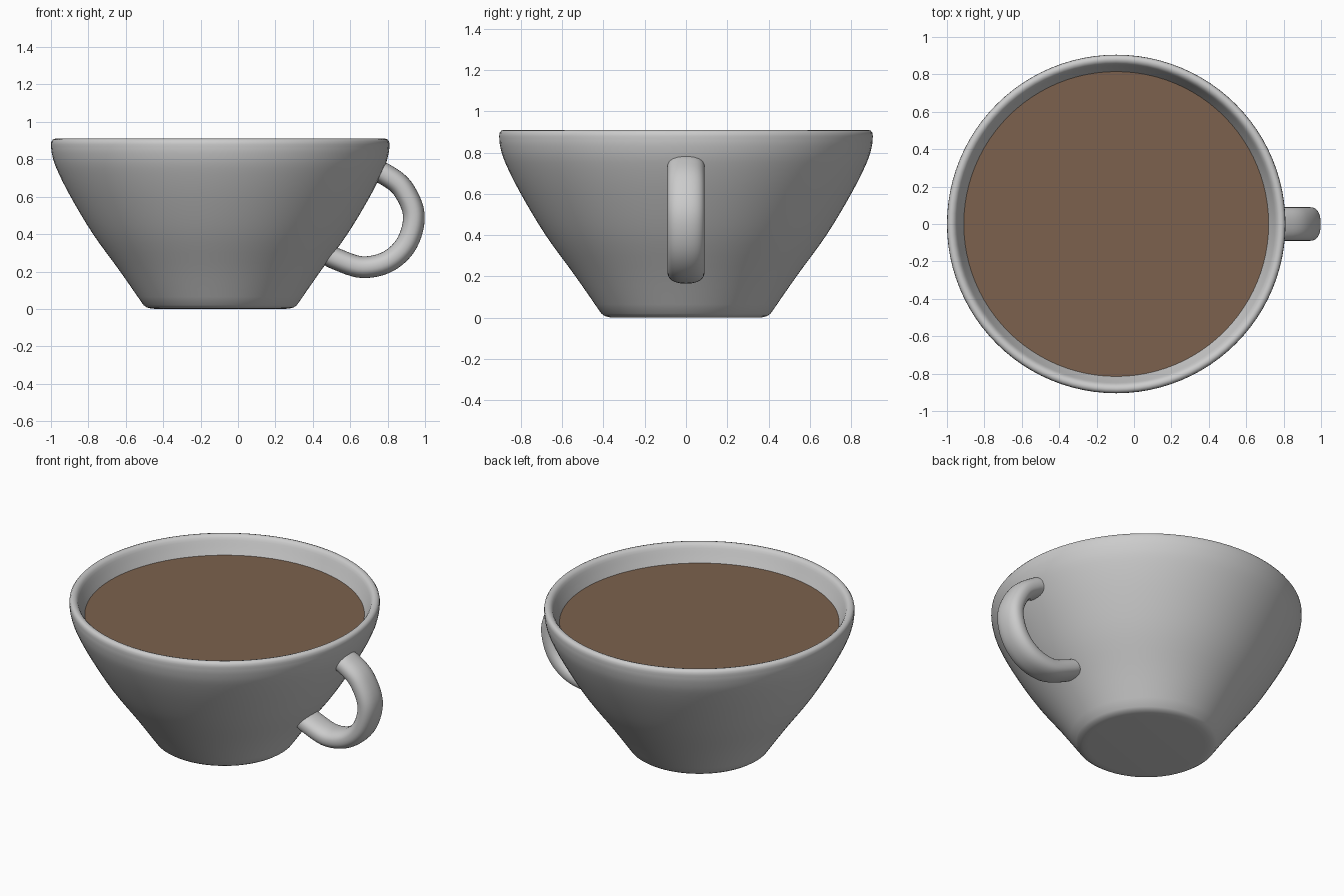
import bpy, bmesh, math
from mathutils import Vector

if "Cube" in bpy.data.objects:
    bpy.data.objects.remove(bpy.data.objects["Cube"])

CUP_X = -0.095   # cup axis; the handle sticks out to +x


def smooth_path(points, steps):
    """Catmull-Rom curve through 2D points."""
    p = [Vector(q) for q in points]
    p = [2 * p[0] - p[1]] + p + [2 * p[-1] - p[-2]]
    out = []
    for a, b, c, d in zip(p, p[1:], p[2:], p[3:]):
        for i in range(steps):
            t = i / steps
            out.append(0.5 * (2 * b + (c - a) * t + (2 * a - 5 * b + 4 * c - d) * t * t
                              + (3 * b - a - 3 * c + d) * t ** 3))
    return out + [p[-2]]


def finish(bm, name, angle=40):
    bmesh.ops.recalc_face_normals(bm, faces=bm.faces)
    mesh = bpy.data.meshes.new(name)
    bm.to_mesh(mesh)
    bm.free()
    obj = bpy.data.objects.new(name, mesh)
    bpy.context.collection.objects.link(obj)
    bpy.ops.object.select_all(action='DESELECT')
    obj.select_set(True)
    bpy.context.view_layer.objects.active = obj
    bpy.ops.object.shade_smooth_by_angle(angle=math.radians(angle))
    return obj


def bridge(bm, rings):
    for r, s in zip(rings, rings[1:]):
        n = len(r)
        for i in range(n):
            bm.faces.new((r[i], r[(i + 1) % n], s[(i + 1) % n], s[i]))


def lathe(name, profile, sides=96):
    """Spin an (r, z) profile round the cup axis, closing both ends with flat discs."""
    bm = bmesh.new()
    rings = []
    for r, z in profile:
        rings.append([bm.verts.new((CUP_X + r * math.cos(a), r * math.sin(a), z))
                      for a in (math.tau * i / sides for i in range(sides))])
    bridge(bm, rings)
    bm.faces.new(rings[0])
    if len(rings) > 1:
        bm.faces.new(rings[-1])
    return finish(bm, name)


# Cup body: outer wall, rounded rim, inner wall
outer = smooth_path([(0.41, 0.02), (0.535, 0.2), (0.68, 0.4), (0.80, 0.6),
                     (0.875, 0.75), (0.90, 0.83), (0.905, 0.88)], 4)
rim = [(0.903, 0.895), (0.895, 0.906), (0.882, 0.91), (0.868, 0.906), (0.857, 0.895)]
inner = smooth_path([(0.85, 0.88), (0.815, 0.80), (0.72, 0.6), (0.60, 0.4),
                     (0.46, 0.2), (0.37, 0.09)], 4)
base = [(0.34, 0.0), (0.37, 0.002), (0.393, 0.008)]
lathe("cup_body", base + outer + rim + inner)

# Drink surface
drink = lathe("drink", [(0.816, 0.80)])
mat = bpy.data.materials.new("brown_drink")
mat.diffuse_color = (0.2, 0.12, 0.075, 1)
mat.use_nodes = True
mat.node_tree.nodes["Principled BSDF"].inputs["Base Color"].default_value = mat.diffuse_color
drink.data.materials.append(mat)

# Handle: rounded section swept along an ear-shaped path in the xz plane
path = smooth_path([(0.74, 0.735), (0.79, 0.717), (0.88, 0.645), (0.94, 0.505), (0.905, 0.355),
                    (0.805, 0.255), (0.666, 0.223), (0.53, 0.265), (0.455, 0.305)], 6)
HALF_T, HALF_W, SIDES = 0.058, 0.09, 32
bm = bmesh.new()
rings = []
for i, p in enumerate(path):
    d = (path[min(i + 1, len(path) - 1)] - path[max(i - 1, 0)]).normalized()
    ring = []
    for k in range(SIDES):
        a = math.tau * k / SIDES
        c, s = math.cos(a), math.sin(a)
        u = math.copysign(abs(c) ** 0.85, c) * HALF_T
        v = math.copysign(abs(s) ** 0.85, s) * HALF_W
        ring.append(bm.verts.new((p.x - d.y * u, v, p.y + d.x * u)))
    rings.append(ring)
bridge(bm, rings)
bm.faces.new(rings[0])
bm.faces.new(rings[-1])
finish(bm, "handle")
